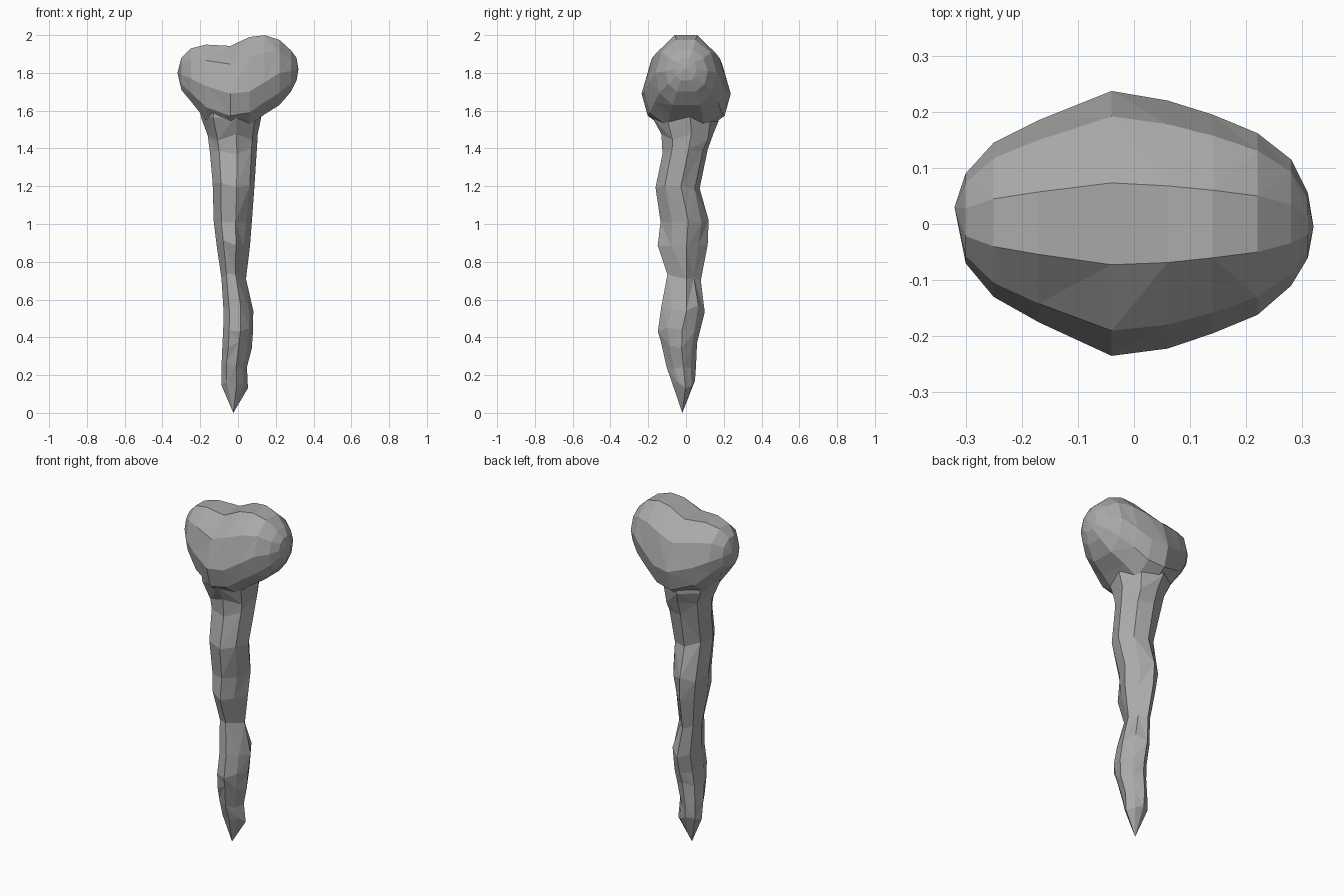
import bpy, bmesh, math, random

if "Cube" in bpy.data.objects:
    bpy.data.objects.remove(bpy.data.objects["Cube"])
random.seed(4)

# Dark grey bone
grey = bpy.data.materials.new("dark_grey")
grey.diffuse_color = (0.4, 0.4, 0.4, 1)
grey.use_nodes = True
grey.node_tree.nodes["Principled BSDF"].inputs["Base Color"].default_value = grey.diffuse_color


def loft(name, rings, start, end):
    """Skin closed rings of points, fanning each end to a tip."""
    bm = bmesh.new()
    loops = [[bm.verts.new(p) for p in r] for r in rings]
    n = len(loops[0])
    for a, b in zip(loops, loops[1:]):
        for i in range(n):
            j = (i + 1) % n
            # alternate the diagonals for a faceted, hand-cut look
            if random.random() < 0.5:
                bm.faces.new((a[i], a[j], b[j]))
                bm.faces.new((a[i], b[j], b[i]))
            else:
                bm.faces.new((a[i], a[j], b[i]))
                bm.faces.new((a[j], b[j], b[i]))
    for tip, loop in ((start, loops[0]), (end, loops[-1])):
        v = bm.verts.new(tip)
        for i in range(n):
            bm.faces.new((loop[i], loop[(i + 1) % n], v))
    bmesh.ops.recalc_face_normals(bm, faces=bm.faces)
    me = bpy.data.meshes.new(name)
    bm.to_mesh(me)
    bm.free()
    me.materials.append(grey)
    ob = bpy.data.objects.new(name, me)
    bpy.context.collection.objects.link(ob)
    return ob


# Knobbly two-lobed head, lofted along x: x, bottom, widest z, top, y back, y front
head_sections = [
    (-0.30, 1.71, 1.79, 1.88, 0.09, 0.07),
    (-0.25, 1.65, 1.77, 1.93, 0.145, 0.13),
    (-0.17, 1.55, 1.73, 1.95, 0.185, 0.175),
    (-0.04, 1.50, 1.69, 1.943, 0.237, 0.235),
    (0.06, 1.52, 1.70, 1.99, 0.22, 0.222),
    (0.14, 1.58, 1.75, 2.00, 0.195, 0.195),
    (0.22, 1.63, 1.80, 1.975, 0.162, 0.162),
    (0.28, 1.70, 1.81, 1.92, 0.115, 0.11),
    (0.31, 1.76, 1.82, 1.88, 0.055, 0.06),
]
head_rings = []
for x, zb, zc, zt, yb, yf in head_sections:
    ring = []
    for i in range(10):
        a = math.tau * i / 10
        c, s = math.cos(a), math.sin(a)
        if s < 0:  # squarer underside
            c = math.copysign(abs(c) ** 0.7, c)
        ring.append((x, c * (yb if c > 0 else yf),
                     zc + s * 1.05 * (zt - zc if s > 0 else zc - zb)))
    head_rings.append(ring)
loft("bone_head", head_rings, (-0.32, 0.03, 1.80), (0.32, -0.005, 1.82))

# Wavy, splintered shaft: z, x left, x right, y front, y back, crack depth
shaft_sections = [
    (0.15, -0.085, 0.05, -0.07, 0.045, 0.1),
    (0.25, -0.085, 0.045, -0.10, 0.05, 0.15),
    (0.36, -0.08, 0.07, -0.13, 0.055, 0.1),
    (0.45, -0.075, 0.077, -0.145, 0.07, 0.05),
    (0.55, -0.075, 0.078, -0.125, 0.095, 0.1),
    (0.72, -0.085, 0.04, -0.095, 0.075, 0.25),
    (0.90, -0.11, 0.06, -0.145, 0.11, 0.2),
    (1.00, -0.125, 0.07, -0.13, 0.115, 0.1),
    (1.20, -0.13, 0.083, -0.157, 0.068, 0.0),
    (1.38, -0.145, 0.095, -0.12, 0.11, 0.0),
    (1.46, -0.155, 0.10, -0.125, 0.14, 0.0),
    (1.56, -0.19, 0.12, -0.175, 0.165, 0.0),
    (1.64, -0.20, 0.19, -0.18, 0.18, 0.0),
]
shaft_rings = []
for z, xl, xr, yf, yb, crack in shaft_sections:
    cx, cy = (xl + xr) / 2, (yf + yb) / 2
    ring = []
    for i in range(8):
        a = math.tau * i / 8 + 0.15
        k = 1 - crack if i in (1, 7) else 1.05
        ring.append((cx + k * math.cos(a) * (xr - xl) / 2,
                     cy + k * math.sin(a) * (yb - yf) / 2,
                     z + random.uniform(-0.02, 0.02)))
    shaft_rings.append(ring)
loft("bone_shaft", shaft_rings, (-0.025, -0.02, 0.0), (0, 0, 1.70))
